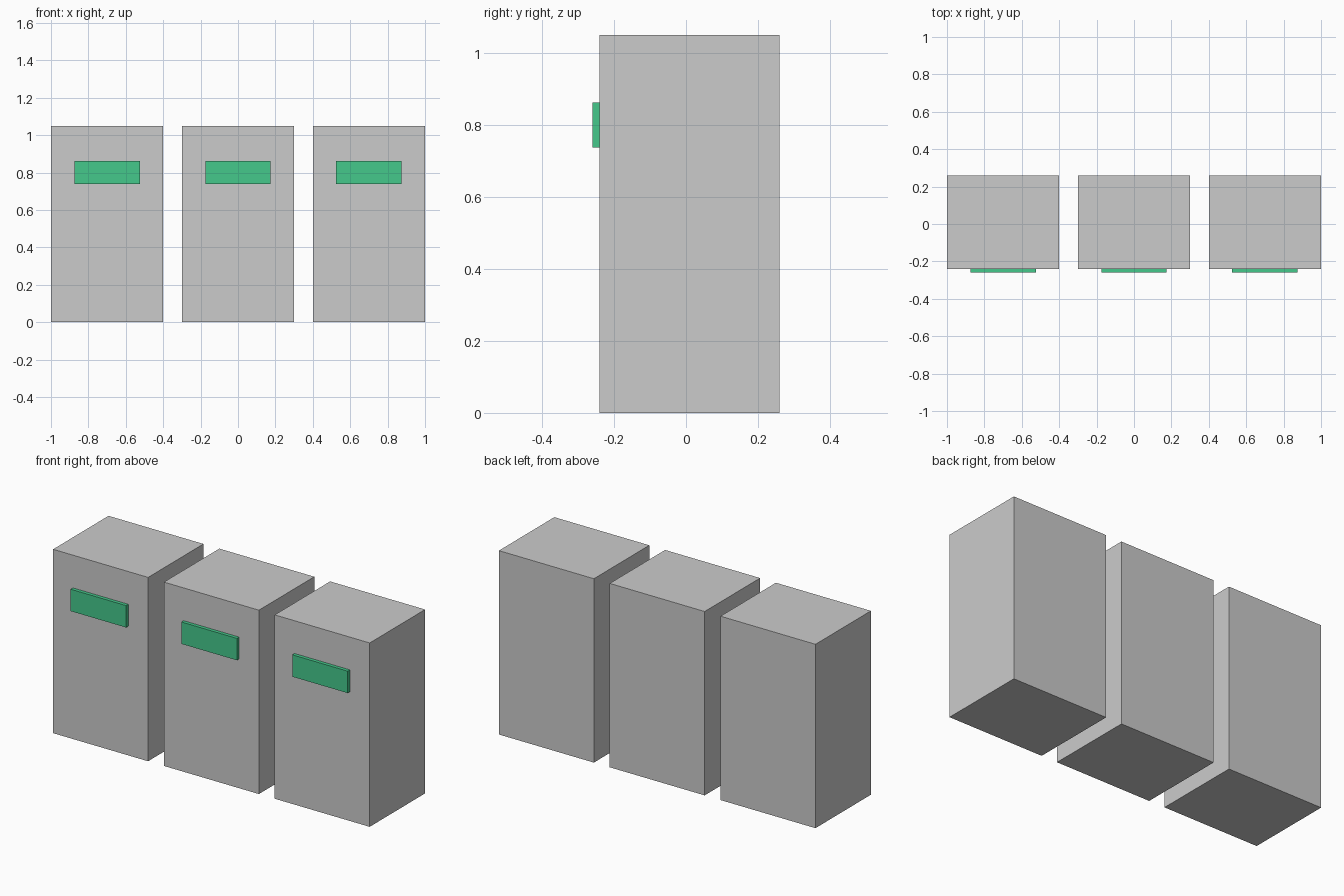
import bpy

if "Cube" in bpy.data.objects:
    bpy.data.objects.remove(bpy.data.objects["Cube"])

def box(name, lo, hi, mat=None):
    bpy.ops.mesh.primitive_cube_add(size=1, location=[(a + b) / 2 for a, b in zip(lo, hi)])
    ob = bpy.context.object
    ob.name = name
    ob.scale = [b - a for a, b in zip(lo, hi)]
    bpy.ops.object.transform_apply(location=False, rotation=False, scale=True)
    if mat:
        ob.data.materials.append(mat)
    return ob

green = bpy.data.materials.new("green")
green.diffuse_color = (0.06, 0.58, 0.26, 1)
green.use_nodes = True
green.node_tree.nodes["Principled BSDF"].inputs["Base Color"].default_value = green.diffuse_color

# Three cabinets in a row, each with a raised front plate
for side, x in (("left", -0.7), ("middle", 0.0), ("right", 0.7)):
    box(f"{side}_cabinet", (x - 0.3, -0.24, 0), (x + 0.3, 0.26, 1.05))
    box(f"{side}_front_plate", (x - 0.175, -0.26, 0.738), (x + 0.175, -0.24, 0.863), green)
